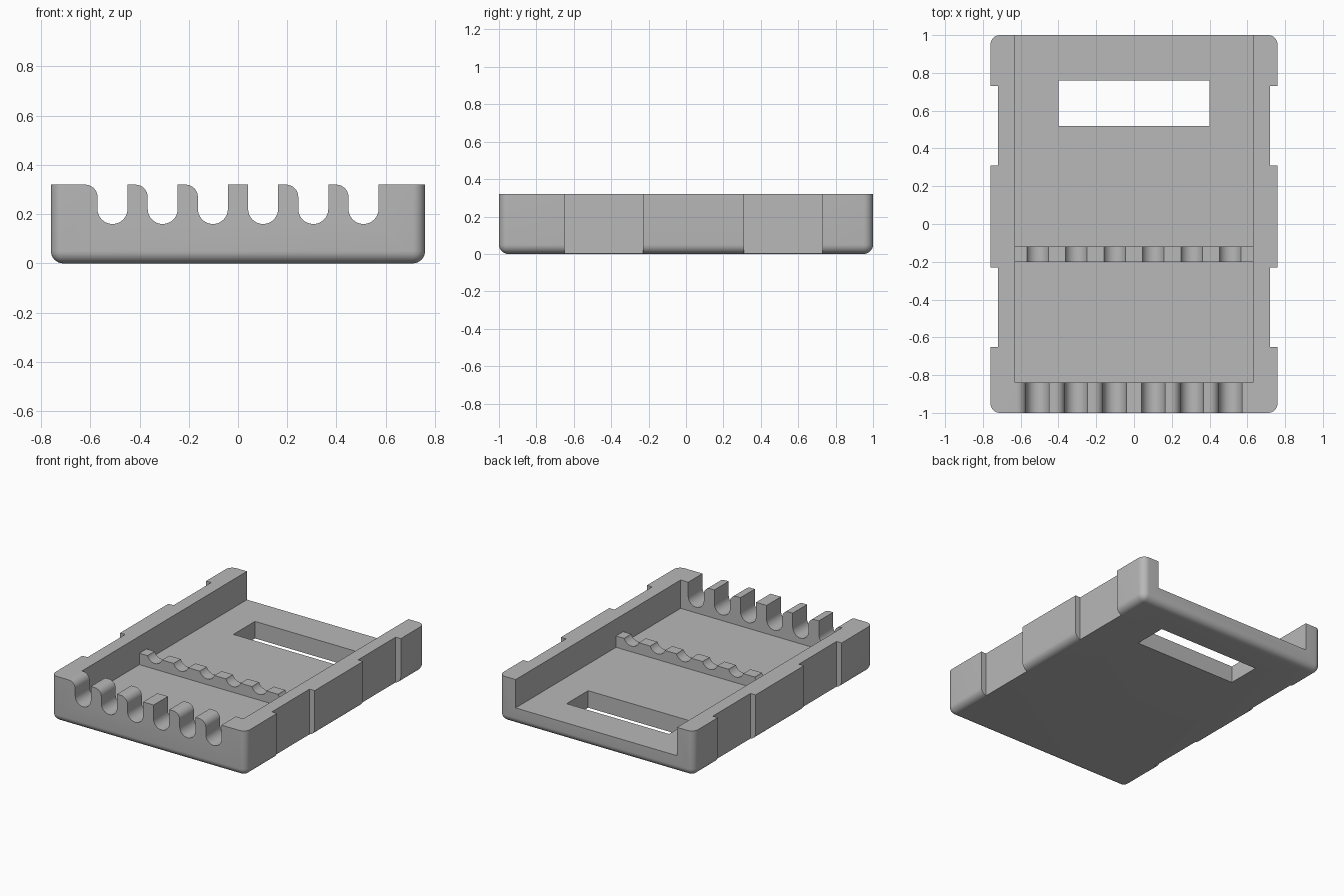
import bpy, bmesh
from math import sin, cos, pi, radians

old = bpy.data.objects.get("Cube")
if old:
    bpy.data.objects.remove(old, do_unlink=True)

W, L, H = 0.76, 1.0, 0.32         # half width, half length, height
FLOOR, INNER, ROUND = 0.12, 0.63, 0.05

grey = bpy.data.materials.new("plain grey")
grey.use_nodes = True
colour = (0.48, 0.48, 0.48, 1)
grey.diffuse_color = colour
grey.node_tree.nodes["Principled BSDF"].inputs["Base Color"].default_value = colour


def finish(name, bm):
    bmesh.ops.recalc_face_normals(bm, faces=bm.faces)
    mesh = bpy.data.meshes.new(name)
    bm.to_mesh(mesh)
    bm.free()
    mesh.materials.append(grey)
    obj = bpy.data.objects.new(name, mesh)
    bpy.context.collection.objects.link(obj)
    return obj


def box(name, x, y, z, rounded=False):
    bm = bmesh.new()
    bmesh.ops.create_cube(bm, size=1)
    for v in bm.verts:
        v.co = [lo + (c + 0.5) * (hi - lo) for c, (lo, hi) in zip(v.co, (x, y, z))]
    if rounded:  # every edge except those of the top face
        edges = [e for e in bm.edges if min(v.co.z for v in e.verts) < z[0] + 0.01]
        bmesh.ops.bevel(bm, geom=edges, offset=ROUND, segments=8,
                        profile=0.5, affect='EDGES')
    return finish(name, bm)


def slot(centre, filleted):
    """U-shaped cable channel, with a rounded lip on its left side."""
    r, z = 0.061, 0.221
    left, right = centre - r, centre + r
    pts = [(centre - r * cos(pi * i / 16), z - r * sin(pi * i / 16)) for i in range(17)]
    pts.append((right, 0.4))
    if filleted:
        pts.append((left - ROUND, 0.4))
        pts += [(left - ROUND + ROUND * sin(pi * i / 16),
                 H - ROUND + ROUND * cos(pi * i / 16)) for i in range(9)]
    else:
        pts.append((left, 0.4))
    bm = bmesh.new()
    face = bm.faces.new([bm.verts.new((x, -1.1, zz)) for x, zz in pts])
    new = bmesh.ops.extrude_face_region(bm, geom=[face])["geom"]
    verts = [v for v in new if isinstance(v, bmesh.types.BMVert)]
    bmesh.ops.translate(bm, verts=verts, vec=(0, 1.05, 0))
    return finish("slot_cutter", bm)


def cut(target, cutters):
    bpy.context.view_layer.objects.active = target
    for c in cutters:
        mod = target.modifiers.new("cut", 'BOOLEAN')
        mod.operation, mod.solver, mod.object = 'DIFFERENCE', 'EXACT', c
        bpy.ops.object.modifier_apply(modifier=mod.name)


# Tray body with open back
tray = box("tray", (-W, W), (-L, L), (0, H), rounded=True)
cutters = [
    box("cavity_cutter", (-INNER, INNER), (-0.84, 1.1), (FLOOR, 0.5)),
    box("window_cutter", (-0.4, 0.4), (0.52, 0.76), (-0.1, 0.3)),
]
# Shallow side notches
for s in (-1, 1):
    for y in ((-0.65, -0.23), (0.31, 0.73)):
        cutters.append(box("notch_cutter", sorted((s * 0.72, s * 0.9)), y, (-0.1, 0.5)))
slots = [slot(s * c, (s * c) != 0.102)
         for s in (-1, 1) for c in (0.102, 0.306, 0.51)]
cut(tray, cutters + slots)

# Low cable ridge across the floor, cut by the same channels
ridge = box("cable_ridge", (-INNER, INNER), (-0.2, -0.12), (FLOOR - 0.01, 0.2))
cut(ridge, slots)

for c in cutters + slots:
    bpy.data.objects.remove(c, do_unlink=True)

# Smooth rounded edges, keep the corners crisp
for obj in (tray, ridge):
    bpy.ops.object.select_all(action='DESELECT')
    obj.select_set(True)
    bpy.context.view_layer.objects.active = obj
    bpy.ops.object.shade_smooth_by_angle(angle=radians(30))
